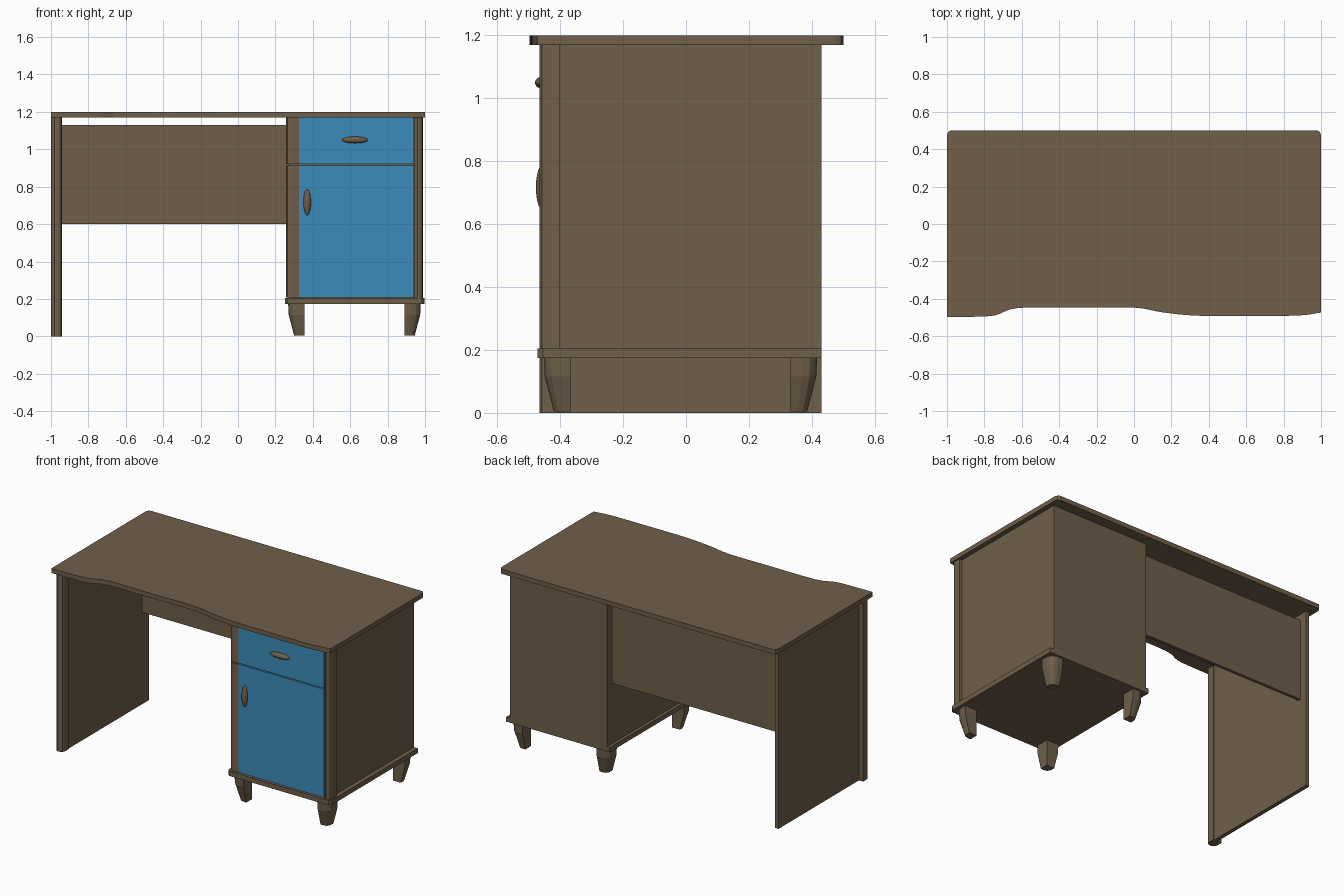
import bpy, bmesh
from mathutils import Vector

if "Cube" in bpy.data.objects:
    bpy.data.objects.remove(bpy.data.objects["Cube"])


def material(name, rgb):
    m = bpy.data.materials.new(name)
    m.diffuse_color = (*rgb, 1)
    m.use_nodes = True
    m.node_tree.nodes["Principled BSDF"].inputs["Base Color"].default_value = m.diffuse_color
    return m


WOOD = material("wood", (0.16, 0.115, 0.068))
BLUE = material("blue_paint", (0.045, 0.27, 0.5))


def loft(name, rings, mat=WOOD):
    """Closed solid through a stack of equal-length rings of 3D points."""
    bm = bmesh.new()
    vs = [[bm.verts.new(p) for p in r] for r in rings]
    n = len(vs[0])
    for a, b in zip(vs, vs[1:]):
        for i in range(n):
            j = (i + 1) % n
            bm.faces.new((a[i], a[j], b[j], b[i]))
    bm.faces.new(vs[0][::-1])
    bm.faces.new(vs[-1])
    bmesh.ops.recalc_face_normals(bm, faces=bm.faces)
    me = bpy.data.meshes.new(name)
    bm.to_mesh(me)
    bm.free()
    me.materials.append(mat)
    ob = bpy.data.objects.new(name, me)
    bpy.context.collection.objects.link(ob)
    return ob


def prism(name, outline, z0, z1, mat=WOOD):
    return loft(name, [[(x, y, z) for x, y in outline] for z in (z0, z1)], mat)


def box(name, x0, x1, y0, y1, z0, z1, mat=WOOD):
    return prism(name, [(x0, y0), (x1, y0), (x1, y1), (x0, y1)], z0, z1, mat)


def smooth_curve(pts, steps=4):
    """Catmull-Rom resampling of a 2D path."""
    p = [Vector(q) for q in (pts[0], *pts, pts[-1])]
    out = []
    for a, b, c, d in zip(p, p[1:], p[2:], p[3:]):
        for k in range(steps):
            t = k / steps
            v = 0.5 * (2 * b + (c - a) * t + (2 * a - 5 * b + 4 * c - d) * t**2
                       + (3 * b - a - 3 * c + d) * t**3)
            out.append((v.x, v.y))
    return out + [tuple(pts[-1])]


# Desktop with a wavy front edge
front = smooth_curve([(-1, -0.498), (-0.86, -0.496), (-0.74, -0.488), (-0.62, -0.449),
                      (-0.3, -0.447), (0, -0.447), (0.15, -0.472), (0.33, -0.49),
                      (0.6, -0.492), (0.88, -0.489), (1, -0.473)])
prism("desktop", front + [(1, 0.475), (0.993, 0.493), (0.98, 0.5),
                          (-0.98, 0.5), (-0.993, 0.493), (-1, 0.475)], 1.17, 1.2)

# Left side panel and the modesty panel behind the knees
box("left_side_panel", -0.97, -0.945, -0.41, 0.43, 0, 1.17)
box("modesty_panel", -0.945, 0.27, 0.36, 0.38, 0.6, 1.13)

# Rounded vertical posts along the front
post = lambda x0, x1: [(x0, -0.4), (x0, -0.44), (x0 + 0.006, -0.455), (x0 + 0.02, -0.465),
                       (x1 - 0.02, -0.465), (x1 - 0.006, -0.458), (x1, -0.445), (x1, -0.4)]
prism("left_panel_post", post(-1, -0.94), 0, 1.17)
prism("cabinet_right_post", post(0.94, 0.99), 0.205, 1.17)

# Cabinet body on its base board
box("cabinet_body", 0.27, 0.97, -0.42, 0.43, 0.205, 1.17)
prism("cabinet_base", [(0.25, -0.455), (0.265, -0.472), (0.985, -0.472), (0.998, -0.455),
                       (0.998, 0.43), (0.25, 0.43)], 0.174, 0.205)

# Drawer and door fronts, each with its wooden edge strip
for name, z0, z1 in (("drawer", 0.92, 1.17), ("door", 0.207, 0.913)):
    box(name + "_front", 0.325, 0.94, -0.457, -0.4, z0, z1, BLUE)
    prism(name + "_edge_strip", [(0.257, -0.4), (0.257, -0.435), (0.265, -0.452), (0.295, -0.464),
                                 (0.325, -0.459), (0.325, -0.4)], z0, z1)

# Oval handles
for name, loc, size in (("drawer_handle", (0.625, -0.46, 1.05), (0.07, 0.02, 0.018)),
                        ("door_handle", (0.37, -0.458, 0.717), (0.02, 0.019, 0.07))):
    bpy.ops.mesh.primitive_uv_sphere_add(segments=16, ring_count=10, location=loc)
    ob = bpy.context.object
    ob.name = ob.data.name = name
    ob.scale = size
    ob.data.materials.append(WOOD)
    bpy.ops.object.shade_smooth_by_angle()

# Four tapered feet, square inside and rounded on the outer corner
quarter = [(0, 0), (1, 0), (1, 0.45), (0.92, 0.75), (0.75, 0.92), (0.45, 1), (0, 1)]
for side, x, sx in (("left", 0.355, -1), ("right", 0.89, 1)):
    for end, y, sy in (("front", -0.365, -1), ("back", 0.33, 1)):
        loft(f"{end}_{side}_foot",
             [[(x + sx * u * w, y + sy * v * w, z) for u, v in quarter]
              for z, w in ((0.004, 0.055), (0.115, 0.084), (0.176, 0.087))])
